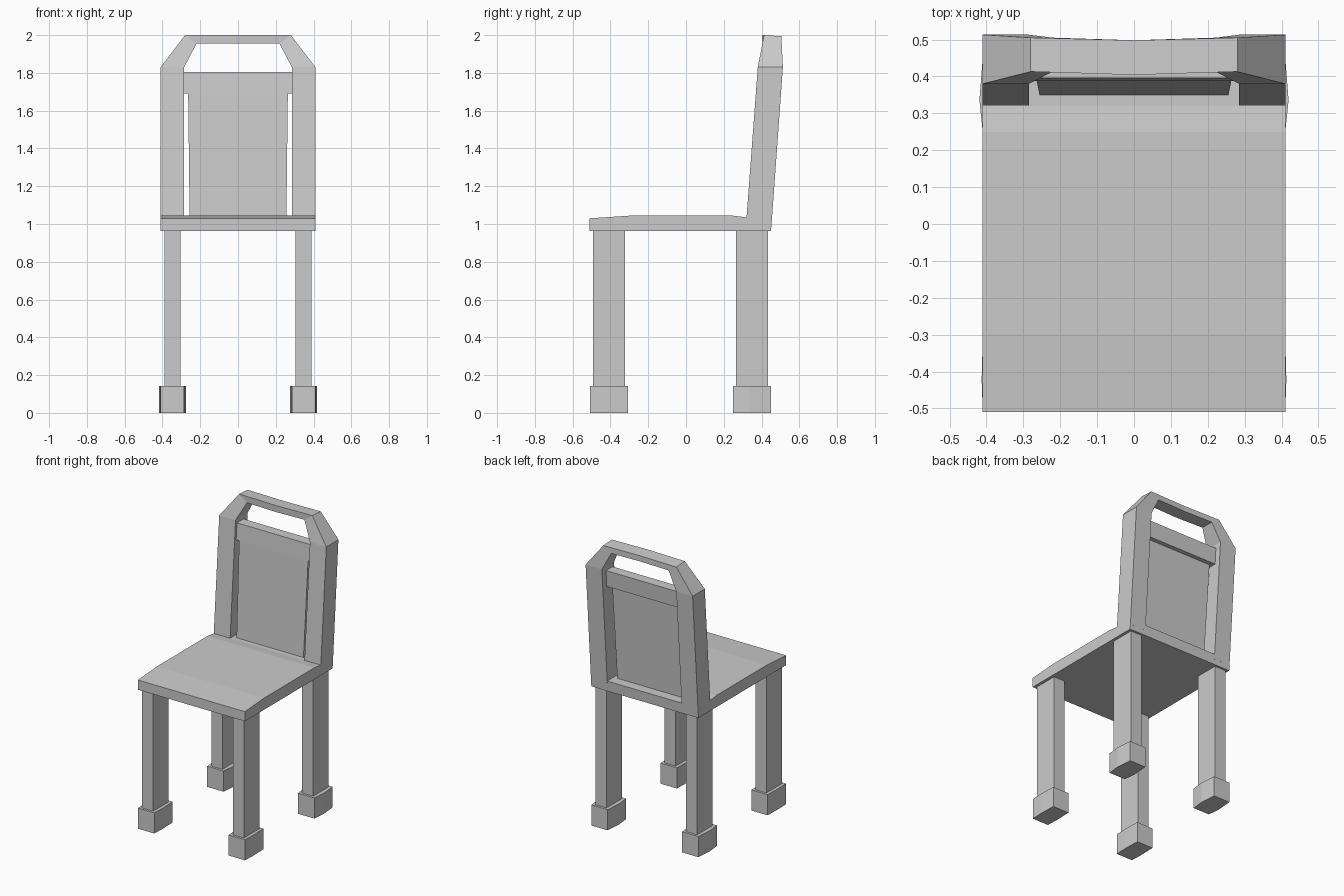
import bpy

# Remove the default cube
cube = bpy.data.objects.get("Cube")
if cube:
    bpy.data.objects.remove(cube, do_unlink=True)

# Single flat grey
grey = bpy.data.materials.new("grey")
grey.use_nodes = True
color = (0.6, 0.6, 0.6, 1)
grey.diffuse_color = color
grey.node_tree.nodes["Principled BSDF"].inputs["Base Color"].default_value = color


def loft(name, rings):
    """Skin equal-length rings of points into a closed, flat-shaded solid."""
    n = len(rings[0])
    verts = [p for ring in rings for p in ring]
    faces = [tuple(reversed(range(n))), tuple(range(len(verts) - n, len(verts)))]
    for r in range(len(rings) - 1):
        for i in range(n):
            j = (i + 1) % n
            faces.append((r * n + i, r * n + j, (r + 1) * n + j, (r + 1) * n + i))
    mesh = bpy.data.meshes.new(name)
    mesh.from_pydata(verts, [], faces)
    mesh.materials.append(grey)
    obj = bpy.data.objects.new(name, mesh)
    bpy.context.collection.objects.link(obj)
    # Consistent outward normals
    bpy.context.view_layer.objects.active = obj
    bpy.ops.object.select_all(action='DESELECT')
    obj.select_set(True)
    bpy.ops.object.mode_set(mode='EDIT')
    bpy.ops.mesh.select_all(action='SELECT')
    bpy.ops.mesh.normals_make_consistent(inside=False)
    bpy.ops.object.mode_set(mode='OBJECT')
    return obj


def slab(name, bottom, top):
    """Box between two levels, each given as (half width, front y, back y, z)."""
    return loft(name, [[(-w, f, z), (w, f, z), (w, b, z), (-w, b, z)]
                       for w, f, b, z in (bottom, top)])


# Seat with softly sloped front and back edges
profile = [(-0.51, 0.963), (0.45, 0.963), (0.455, 1.035), (0.32, 1.035),
           (0.25, 1.044), (-0.3, 1.044), (-0.51, 1.03)]
loft("seat", [[(x, y, z) for y, z in profile] for x in (-0.41, 0.41)])

# Legs and feet; the sides of the feet bow out slightly
for side, s in (("left", 1), ("right", -1)):
    for end, yc, bow in (("front", -0.408, 0.003), ("back", 0.35, 0.009)):
        leg = [(0.305, -0.085), (0.39, -0.085), (0.39, 0.085), (0.305, 0.085)]
        foot = [(0.285, -0.101), (0.41, -0.101), (0.41 + bow, -0.015),
                (0.41, 0.101), (0.285, 0.101), (0.285 - bow, -0.015)]
        for part, shape, levels in (("leg", leg, (0.14, 0.97)), ("foot", foot, (0, 0.143))):
            loft(f"{end}_{side}_{part}",
                 [[(s * x, yc + y, z) for x, y in shape] for z in levels])

# Back frame: outer x, outer z, inner x, inner z, front y, back y
half = [(0.41, 1.0, 0.285, 1.0, 0.318, 0.453),
        (0.41, 1.83, 0.285, 1.83, 0.38, 0.513),
        (0.28, 2.0, 0.22, 1.955, 0.413, 0.505)]
middle = (0, 2.0, 0, 1.955, 0.404, 0.498)
path = half + [middle] + [(-a, b, -c, d, e, f) for a, b, c, d, e, f in reversed(half)]
loft("back_frame", [[(xo, yf, zo), (xo, yb, zo - 0.006 * (zo > 1.9)),
                     (xi, yb, zi), (xi, yf, zi)]
                    for xo, zo, xi, zi, yf, yb in path])

# Backrest panel and the rail above it
slab("back_panel", (0.256, 0.35, 0.385, 1.03), (0.264, 0.39, 0.43, 1.7))
slab("back_rail", (0.292, 0.387, 0.46, 1.692), (0.292, 0.396, 0.468, 1.805))
